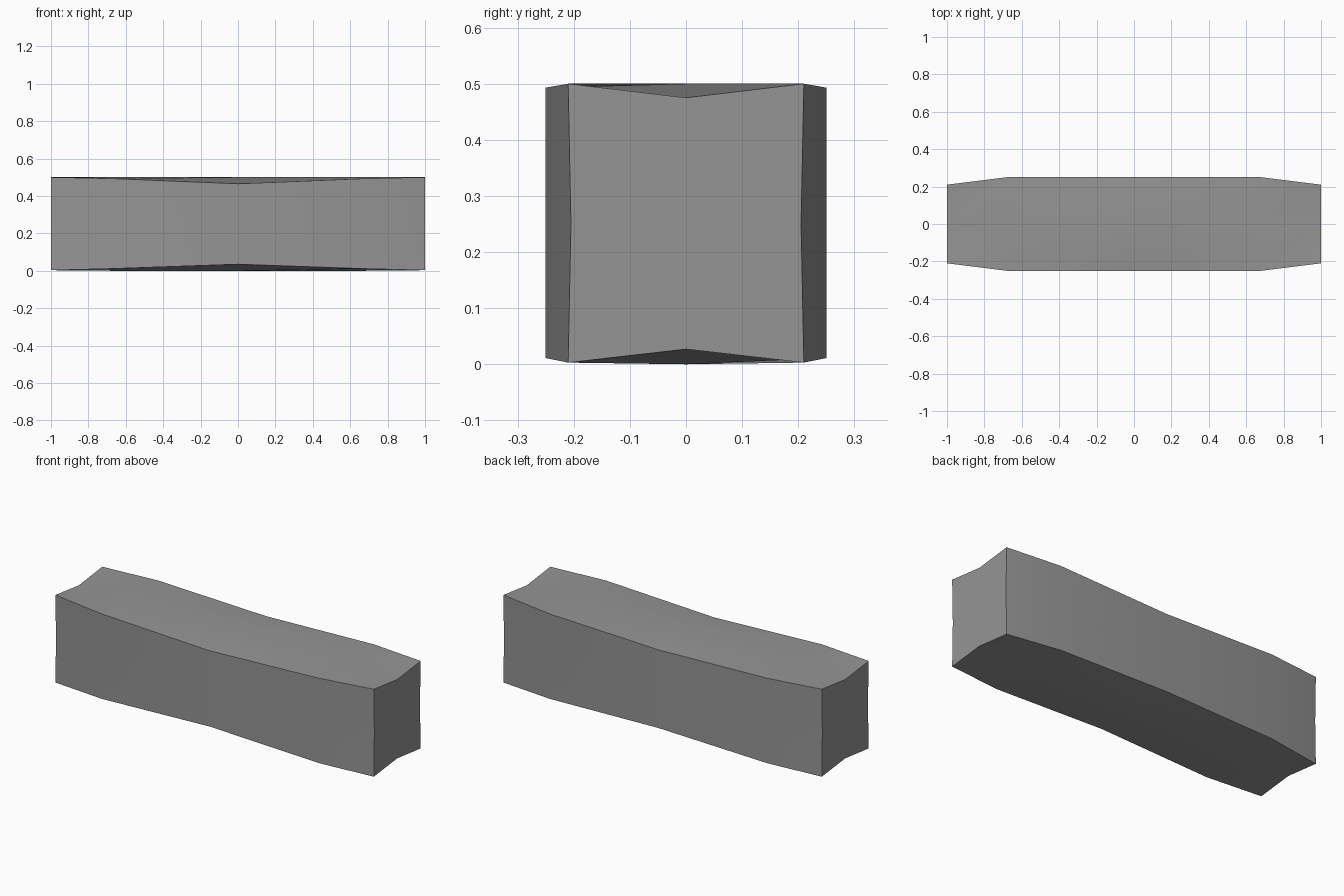
import bpy, bmesh
from mathutils import Vector

if "Cube" in bpy.data.objects:
    bpy.data.objects.remove(bpy.data.objects["Cube"])

# Plain 2 x 0.5 x 0.5 block, sliced into a coarse grid
bm = bmesh.new()
bmesh.ops.create_cube(bm, size=1.0)
bmesh.ops.scale(bm, vec=(2, 0.5, 0.5), verts=bm.verts)
bmesh.ops.translate(bm, vec=(0, 0, 0.25), verts=bm.verts)
cuts = [((x, 0, 0), (1, 0, 0)) for x in (-0.68, 0, 0.68)]
cuts += [((0, 0, 0), (0, 1, 0)), ((0, 0, 0.25), (0, 0, 1))]
for co, normal in cuts:
    bmesh.ops.bisect_plane(bm, geom=bm.verts[:] + bm.edges[:] + bm.faces[:],
                           plane_co=Vector(co), plane_no=Vector(normal))

# Worn shape: tapered ends, and edges that dip towards their middles
for v in bm.verts:
    x, y, z = v.co
    end, side, mid = abs(x) > 0.9, abs(y) > 0.1, abs(z - 0.25) < 0.1
    if end and side:
        v.co.y = (0.205 if mid else 0.21) * (1 if y > 0 else -1)
    if mid:
        continue
    dip = 0
    if end:
        dip = 0.003 if side else 0.027
        if not side and z > 0.25:
            dip = 0.025
    elif side:
        if abs(x) < 0.1:
            dip = 0.035 if y < 0 else 0.028
        else:
            dip = 0.007 if z > 0.25 else 0.011
    if end and side and z > 0.25:
        dip = 0
    v.co.z += -dip if z > 0.25 else dip

bmesh.ops.recalc_face_normals(bm, faces=bm.faces)
mesh = bpy.data.meshes.new("stone_block")
bm.to_mesh(mesh)
bm.free()
block = bpy.data.objects.new("stone_block", mesh)
bpy.context.collection.objects.link(block)

# Dark grey stone
stone = bpy.data.materials.new("dark_stone")
stone.diffuse_color = (0.3, 0.3, 0.3, 1)
stone.use_nodes = True
stone.node_tree.nodes["Principled BSDF"].inputs["Base Color"].default_value = stone.diffuse_color
mesh.materials.append(stone)

# Soft faces, crisp outer edges
bpy.context.view_layer.objects.active = block
block.select_set(True)
bpy.ops.object.shade_smooth_by_angle(angle=0.6)
